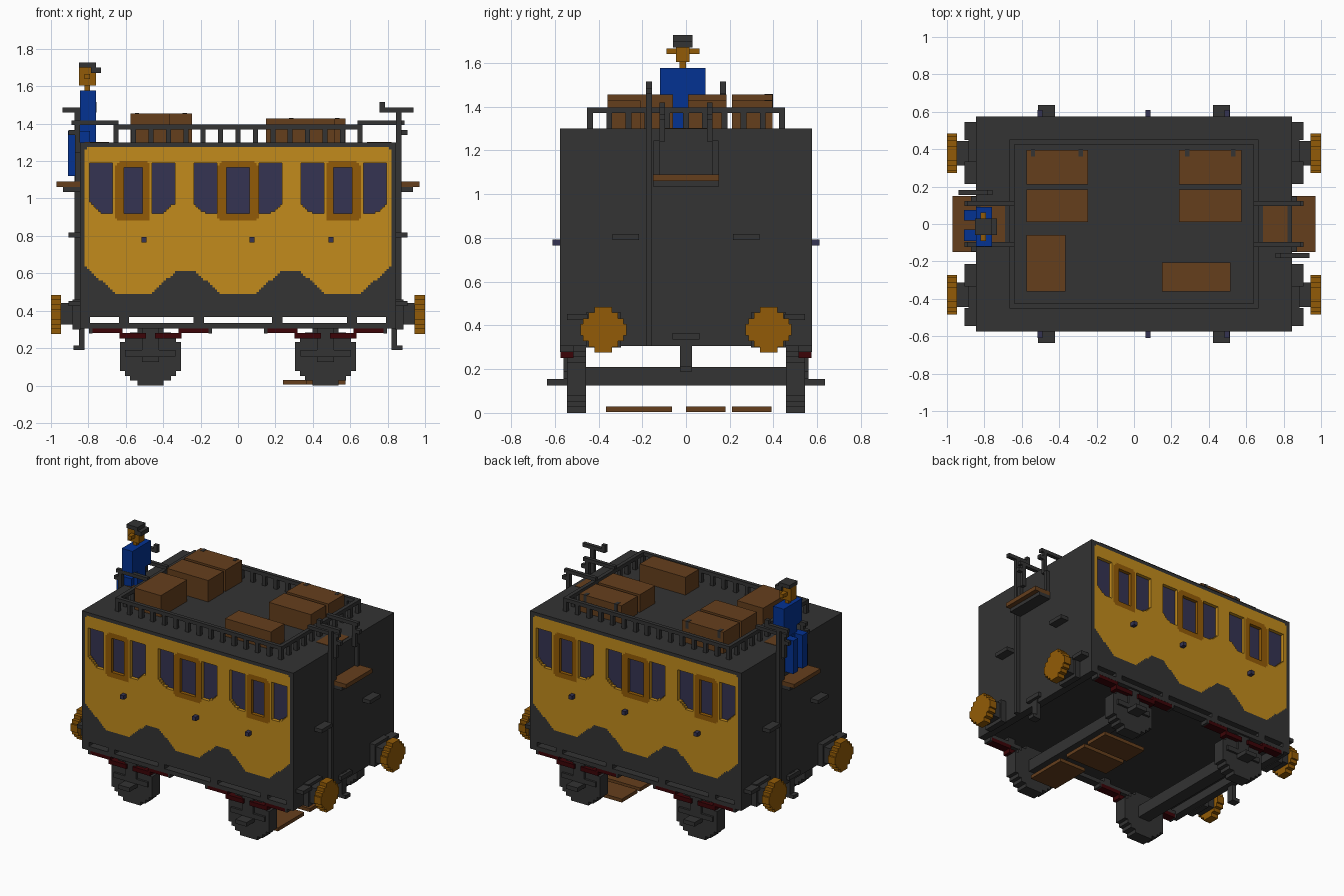
import bpy, bmesh, math
from mathutils import Matrix

if "Cube" in bpy.data.objects:
    bpy.data.objects.remove(bpy.data.objects["Cube"])


def material(name, *rgb):
    m = bpy.data.materials.new(name)
    m.use_nodes = True
    m.diffuse_color = (*rgb, 1)
    m.node_tree.nodes["Principled BSDF"].inputs["Base Color"].default_value = (*rgb, 1)
    return m


DARK = material("charcoal", .033, .033, .033)
YELLOW = material("coach yellow", .54, .26, .012)
ORANGE = material("ochre", .29, .105, .002)
GLASS = material("violet glass", .036, .034, .085)
BROWN = material("leather brown", .13, .049, .012)
BLUE = material("uniform blue", .001, .032, .29)
RED = material("dark red", .045, .001, .002)


def finish(name, bm, *mats):
    me = bpy.data.meshes.new(name)
    bm.to_mesh(me)
    bm.free()
    for m in mats:
        me.materials.append(m)
    ob = bpy.data.objects.new(name, me)
    bpy.context.collection.objects.link(ob)


def add_box(bm, x0, x1, y0, y1, z0, z1):
    mat = (Matrix.Translation(((x0 + x1) / 2, (y0 + y1) / 2, (z0 + z1) / 2))
           @ Matrix.Diagonal((abs(x1 - x0), abs(y1 - y0), abs(z1 - z0), 1)))
    bmesh.ops.create_cube(bm, size=1, matrix=mat)


def boxes(name, mat, *spans):
    bm = bmesh.new()
    for s in spans:
        add_box(bm, *s)
    finish(name, bm, mat)


# Coach body: plain ends and roof, patterned sides
DOORS = (-.56, 0, .56)
WINDOWS = ((-.73, -1), (-.4, 1), (-.178, -1), (.178, 1), (.392, -1), (.738, 1))
LOW, TOP, HALF = .365, 1.30, .575


def side_colour(x, z):
    """0 charcoal, 1 yellow, 2 ochre, 3 glass"""
    c = min(DOORS, key=lambda d: abs(x - d))
    d = abs(x - c)
    wide = .013 if c == 0 else 0
    if d < .047 + wide and .915 < z < 1.16:
        return 3
    if d < .093 + wide and .876 < z < 1.2 and d + abs(z - 1.038) < .232 + wide:
        return 2
    for centre, side in WINDOWS:
        out = (x - centre) * side
        cut = math.floor(out * .85 / .0125 + 1) * .0125
        if abs(out) < .062 and .915 + max(0, cut) < z < 1.185:
            return 3
    wave = .487 + max(0, d - .09) * .9
    if abs(x) < .65:
        wave = min(wave, .612)
    wave = round(wave / .0125) * .0125
    if abs(x) < .818 and wave < z < 1.277 and abs(x) + z < 2.083:
        return 1
    return 0


bm = bmesh.new()
add_box(bm, -.845, .845, -HALF, HALF, LOW, TOP)
bm.normal_update()
bmesh.ops.delete(bm, geom=[f for f in bm.faces if abs(f.normal.y) > .5], context='FACES_ONLY')
for sy in (-1, 1):
    turn = Matrix.Rotation(math.pi if sy > 0 else 0, 4, 'Z') @ Matrix.Rotation(math.pi / 2, 4, 'X')
    place = Matrix.Translation((0, sy * HALF, (LOW + TOP) / 2)) @ turn
    grid = bmesh.ops.create_grid(bm, x_segments=136, y_segments=76, size=.5,
                                 matrix=place @ Matrix.Diagonal((1.69, TOP - LOW, 1, 1)))
    faces = {f for v in grid["verts"] for f in v.link_faces}
    for f in faces:
        p = f.calc_center_median()
        f.material_index = side_colour(p.x, p.z)
    # sink the window panes
    panes = [f for f in faces if f.material_index == 3]
    new = bmesh.ops.extrude_face_region(bm, geom=panes)["geom"]
    bmesh.ops.delete(bm, geom=[f for f in panes if f.is_valid], context='FACES')
    for g in new:
        if isinstance(g, bmesh.types.BMVert):
            g.co.y -= sy * .025
# window reveals take the colour of the wall or door frame
bm.normal_update()
for f in bm.faces:
    p = f.calc_center_median()
    if abs(f.normal.y) < .5 and .55 < abs(p.y) < .57:
        f.material_index = 2 if min(abs(p.x - c) for c in DOORS) < .09 else 1
bmesh.ops.dissolve_limit(bm, angle_limit=.01, verts=bm.verts[:], edges=bm.edges[:],
                         delimit={'MATERIAL'})
finish("coach_body", bm, DARK, YELLOW, ORANGE, GLASS)

boxes("door_handles", GLASS, *[(x - .014, x + .014, s * .57, s * .61, .765, .793)
                               for x in (-.503, .075, .497) for s in (-1, 1)])

# Underframe: end sills, side bars and short posts
frame = [(s * .79, s * .845, -HALF, HALF, .305, .37) for s in (-1, 1)]
for s in (-1, 1):
    frame.append((-.845, .845, s * .52, s * HALF, .305, .335))
    frame += [(x - .027, x + .027, s * .52, s * HALF, .33, .37) for x in (-.61, -.21, .21, .61)]
boxes("underframe", DARK, *frame)

# Stepped eight-sided wheels, with axles, bearings and springs
ARC = (.07, .11, .137)
WHEEL_ROWS = ARC + (.163,) * 6 + ARC[::-1]
for cx in (-.468, .468):
    tag = "left" if cx > 0 else "right"
    bm = bmesh.new()
    for s in (-1, 1):
        for i, w in enumerate(WHEEL_ROWS):
            z = i * .0258
            add_box(bm, cx - w, cx + w, s * .457, s * .545, z, z + .0258)
        add_box(bm, cx - .135, cx + .135, s * .5, s * .56, .155, .19)
        add_box(bm, cx - .045, cx + .045, s * .5, s * .56, .125, .31)
        add_box(bm, cx - .045, cx + .045, s * .5, s * .635, .125, .155)
        for t in (-1, 1):
            add_box(bm, cx + t * .31, cx + t * .328, s * .515, s * HALF, .279, .31)
    finish(tag + "_wheels", bm, DARK)
    boxes(tag + "_axle", DARK, (cx - .045, cx + .045, -.46, .46, .125, .21))
    springs = []
    for s in (-1, 1):
        for t in (-1, 1):
            springs.append((cx + t * .15, cx + t * .315, s * .515, s * .574, .28, .307))
            springs.append((cx + t * .025, cx + t * .165, s * .515, s * .574, .25, .281))
    boxes(tag + "_springs", RED, *springs)

# Planks under the floor
boxes("lower_planks", BROWN, (.365, .575, -.365, -.065, .005, .03),
      (.24, .575, 0, .18, .005, .03), (.24, .575, .21, .39, .005, .03))

# Buffers, couplings and steps on both ends
DISC = (.04, .068, .092, .105, .105, .092, .068, .04)
for s in (-1, 1):
    tag = "left" if s > 0 else "right"
    disc, dark = bmesh.new(), bmesh.new()
    for t in (-1, 1):
        y = t * .378
        for i, w in enumerate(DISC):
            z = .275 + i * .02625
            add_box(disc, s * .945, s, y - w, y + w, z, z + .02625)
        add_box(dark, s * .84, s * .885, y - .08, y + .08, .30, .46)
        add_box(dark, s * .88, s * .95, y - .066, y + .066, .325, .44)
        add_box(dark, s * .84, s * .905, t * .45, t * .545, .425, .452)
        add_box(dark, s * .84, s * .905, t * .215, t * .335, .79, .817)
    add_box(dark, s * .82, s * .85, -.027, .027, .19, .37)
    add_box(dark, s * .82, s * .88, -.027, .027, .19, .215)
    add_box(dark, s * .84, s * .87, -.062, .062, .335, .365)
    finish(tag + "_buffer_discs", disc, ORANGE)
    finish(tag + "_buffer_stems", dark, DARK)

    # Brake column with crank
    y0, y1 = -s * .155, -s * .182
    boxes(tag + "_brake", DARK, (s * .845, s * .875, y0, y1, .305, 1.485),
          (s * .757, s * .937, y0, y1, 1.46, 1.486), (s * .757, s * .785, y0, y1, 1.46, 1.515))

    # End seat with cushion, footboard and arm rails
    boxes(tag + "_footboard", BROWN, (s * .84, s * .97, -.15, .15, 1.06, 1.09))
    boxes(tag + "_cushion", BROWN, (s * .69, s * .82, -.095, .095, 1.295, 1.303))
    rails = [(s * .84, s * .935, -.15, .15, 1.035, 1.061)]
    for t in (-1, 1):
        rails += [(s * .64, s * .89, t * .095, t * .122, 1.393, 1.418),
                  (s * .845, s * .872, t * .095, t * .122, 1.24, 1.418),
                  (s * .872, s * .905, t * .095, t * .122, 1.34, 1.367),
                  (s * .845, s * .872, t * .122, t * .148, 1.06, 1.245)]
    boxes(tag + "_seat_frame", DARK, *rails)

# Roof railing
rail = []
for s in (-1, 1):
    rail += [(-.665, .665, s * .425, s * .452, 1.37, 1.396),
             (s * .638, s * .665, -.452, .452, 1.37, 1.396)]
    for i in range(15):
        x = -.6515 + i * .09307
        rail.append((x - .0135, x + .0135, s * .425, s * .452, 1.295, 1.372))
    for i in range(1, 10):
        y = -.4385 + i * .0877
        rail.append((s * .638, s * .665, y - .0135, y + .0135, 1.295, 1.372))
boxes("roof_railing", DARK, *rail)

# Luggage
TRUNKS = ((-.575, -.245, .21, .395, 1.455), (-.575, -.245, .01, .185, 1.455),
          (-.575, -.365, -.36, -.06, 1.455), (.24, .575, .21, .395, 1.428),
          (.24, .575, .01, .185, 1.428), (.15, .515, -.36, -.207, 1.428))
for n, (x0, x1, y0, y1, z) in enumerate(TRUNKS):
    boxes(f"trunk_{n + 1}", BROWN, (x0, x1, y0, y1, 1.295, z))
boxes("trunk_straps", DARK, *[(x - .012, x + .012, .36, .397, z - .05, z + .002)
                              for x, z in ((-.54, 1.455), (-.285, 1.455), (.285, 1.428), (.53, 1.428))])

# Seated guard
boxes("guard_body", BLUE, (-.845, -.76, -.06, .03, 1.3, 1.42), (-.845, -.76, -.12, .09, 1.41, 1.577),
      (-.91, -.84, .02, .075, 1.12, 1.36), (-.91, -.84, -.09, -.03, 1.12, 1.36),
      (-.85, -.79, -.09, .075, 1.3, 1.36))
boxes("guard_head", ORANGE, (-.82, -.79, -.03, 0, 1.57, 1.61), (-.85, -.76, -.045, .015, 1.605, 1.701),
      (-.82, -.79, -.09, .062, 1.64, 1.666))
boxes("guard_cap", DARK, (-.85, -.76, -.06, .03, 1.7, 1.727), (-.785, -.732, -.06, .03, 1.67, 1.701))
